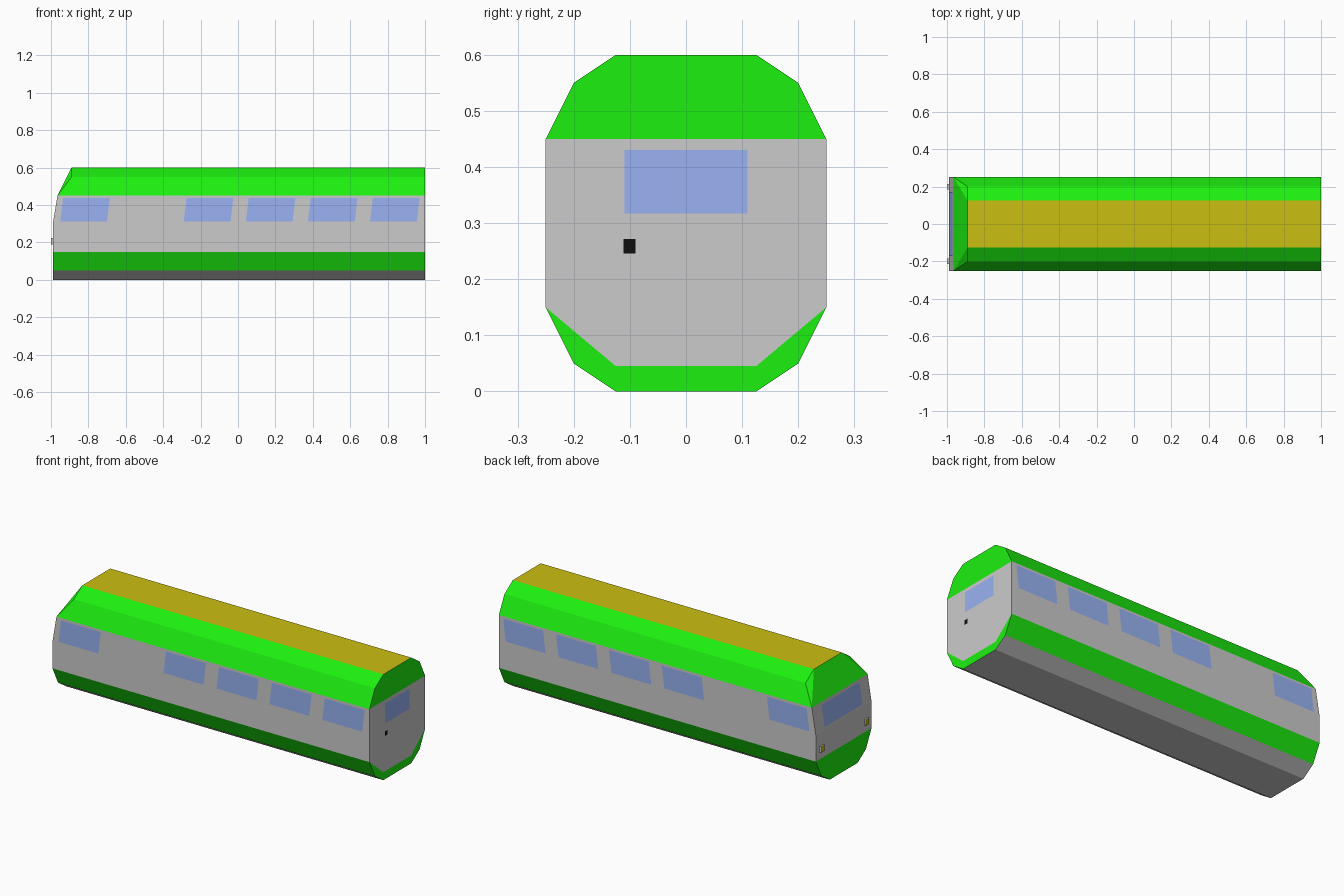
import bpy, bmesh
from mathutils import Vector

if "Cube" in bpy.data.objects:
    bpy.data.objects.remove(bpy.data.objects["Cube"])


def material(name, rgb):
    m = bpy.data.materials.new(name)
    m.diffuse_color = (*rgb, 1)
    m.use_nodes = True
    m.node_tree.nodes["Principled BSDF"].inputs["Base Color"].default_value = m.diffuse_color
    return m


GREY = material("grey", (0.8, 0.8, 0.8))
GREEN = material("green", (0.012, 0.87, 0.005))
YELLOW = material("yellow", (0.6, 0.52, 0.006))
BLUE = material("window_blue", (0.32, 0.45, 0.9))
BLACK = material("black", (0.005, 0.005, 0.005))


def finish(bm, name, mats):
    me = bpy.data.meshes.new(name)
    bm.to_mesh(me)
    bm.free()
    for m in mats:
        me.materials.append(m)
    ob = bpy.data.objects.new(name, me)
    bpy.context.collection.objects.link(ob)
    return ob


def panel(name, pts, mat, out):
    """Flat polygon facing the direction out."""
    bm = bmesh.new()
    f = bm.faces.new([bm.verts.new(p) for p in pts])
    f.normal_update()
    if f.normal.dot(Vector(out)) < 0:
        f.normal_flip()
    return finish(bm, name, [mat])


# Half cross-section from floor to roof: y, z, x of the nose
HALF = [(0.125, 0, -0.99), (0.2, 0.05, -0.99), (0.25, 0.15, -0.99),
        (0.25, 0.3, -0.99), (0.25, 0.45, -0.965), (0.2, 0.55, -0.89),
        (0.125, 0.6, -0.89)]
BAND = [0, 1, 0, 0, 1, 1]          # side colours: 0 grey, 1 green

# Hull
bm = bmesh.new()


def face(verts, mat):
    bm.faces.new(verts).material_index = mat


nose = {s: [bm.verts.new((x, s * y, z)) for y, z, x in HALF] for s in (-1, 1)}
rear = {s: [bm.verts.new((1, s * y, z)) for y, z, x in HALF] for s in (-1, 1)}
trim = {s: bm.verts.new((1, s * 0.125, 0.045)) for s in (-1, 1)}

for s in (-1, 1):
    n, r = nose[s], rear[s]
    for i, mat in enumerate(BAND):
        face((n[i], r[i], r[i + 1], n[i + 1]), mat)
    face((n[4], n[5], n[6]), 1)                    # brow corner
    face((r[2], r[1], r[0], trim[s]), 1)           # rear lower trim corner

nl, nr, rl, rr = nose[-1], nose[1], rear[-1], rear[1]
face((nl[0], nr[0], rr[0], rl[0]), 0)              # floor
face((nl[6], nr[6], rr[6], rl[6]), 2)              # roof
for i, mat in enumerate((1, 1, 0, 0)):             # nose bands
    face((nl[i], nr[i], nr[i + 1], nl[i + 1]), mat)
face((nl[4], nr[4], nr[6], nl[6]), 1)              # brow
face((rl[0], rr[0], trim[1], trim[-1]), 1)         # rear lower trim
face((trim[-1], trim[1], rr[2], rr[3], rr[4], rl[4], rl[3], rl[2]), 0)
face((rl[4], rr[4], rr[5], rr[6], rl[6], rl[5]), 1)
bmesh.ops.recalc_face_normals(bm, faces=bm.faces)
finish(bm, "railcar_hull", [GREY, GREEN, YELLOW])

# Slanted side windows
for side, s in (("front", -1), ("back", 1)):
    for i, x in enumerate((-0.95, -0.29, 0.042, 0.374, 0.706)):
        y = s * 0.252
        panel(f"{side}_side_window_{i + 1}",
              [(x, y, 0.312), (x + 0.25, y, 0.312),
               (x + 0.265, y, 0.438), (x + 0.015, y, 0.438)], BLUE, (0, s, 0))

# Windscreen on the sloped nose
lo, hi = 0.315, 0.435
xl, xh = [-0.992 + (z - 0.3) / 6 for z in (lo, hi)]
panel("windscreen", [(xl, -0.17, lo), (xl, 0.17, lo),
                     (xh, 0.17, hi), (xh, -0.17, hi)], BLUE, (-1, 0, 0))


# Rear window and door handle
def rear_rect(name, y0, y1, z0, z1, mat):
    panel(name, [(1.0, y0, z0), (1.0, y1, z0), (1.0, y1, z1), (1.0, y0, z1)],
          mat, (1, 0, 0)).location.x = 0.001


rear_rect("rear_window", -0.11, 0.11, 0.317, 0.43, BLUE)
rear_rect("rear_handle", -0.111, -0.09, 0.246, 0.272, BLACK)

# Headlights: grey housings with a yellow front
for side, y in (("right", -0.2), ("left", 0.2)):
    bm = bmesh.new()
    bmesh.ops.create_cube(bm, size=1)
    bmesh.ops.scale(bm, vec=(0.014, 0.03, 0.034), verts=bm.verts)
    bmesh.ops.translate(bm, vec=(-0.993, y, 0.207), verts=bm.verts)
    for f in bm.faces:
        f.material_index = int(f.normal.x < -0.5)
    finish(bm, f"{side}_headlight", [GREY, YELLOW])
